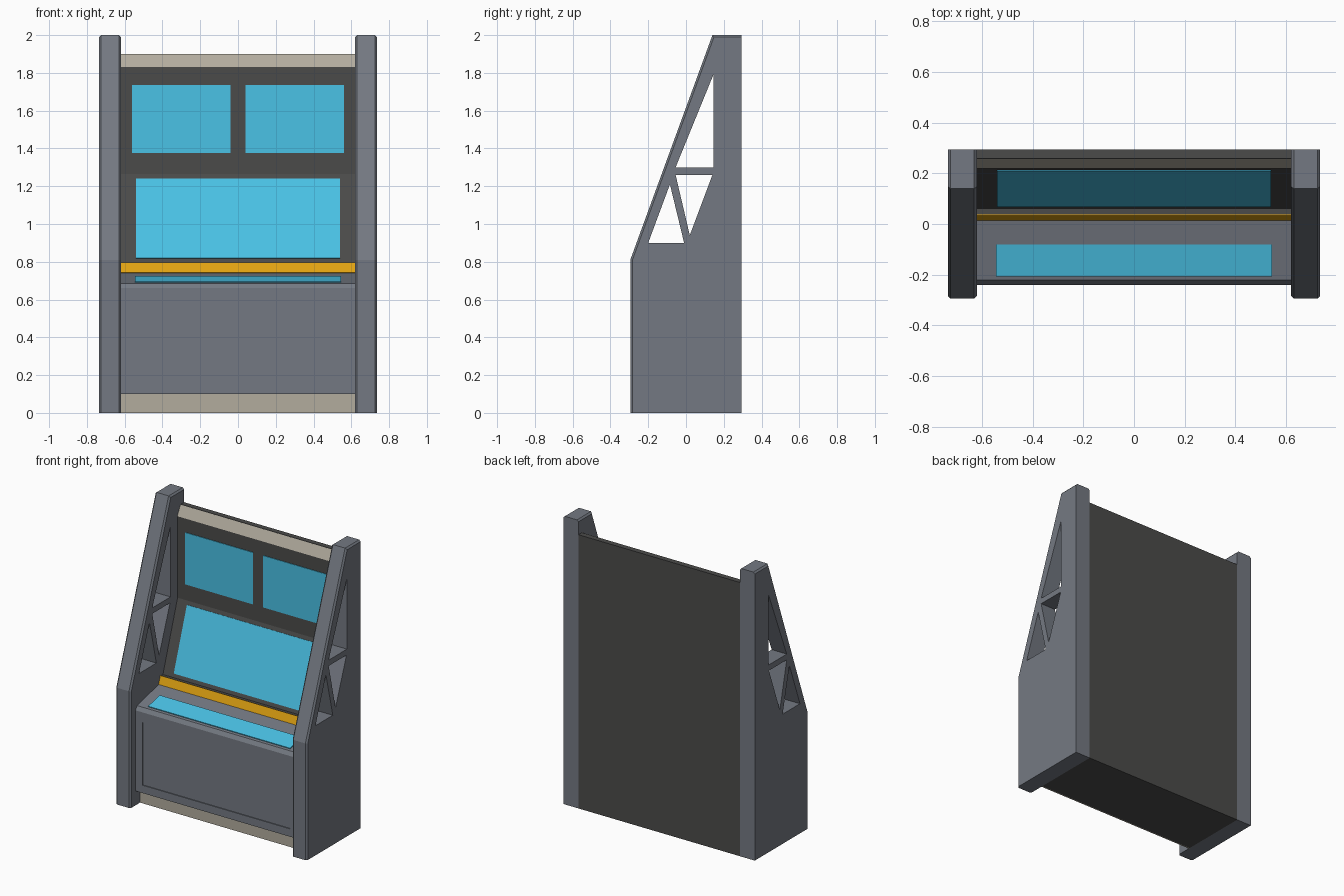
import bpy, bmesh
from mathutils import Vector

cube = bpy.data.objects.get("Cube")
if cube:
    bpy.data.objects.remove(cube, do_unlink=True)


def material(name, rgb):
    # sRGB bytes to linear
    lin = [((c / 255 + 0.055) / 1.055) ** 2.4 for c in rgb]
    m = bpy.data.materials.new(name)
    m.use_nodes = True
    m.diffuse_color = (*lin, 1)
    m.node_tree.nodes["Principled BSDF"].inputs["Base Color"].default_value = (*lin, 1)
    return m


GREY = material("slate grey", (116, 121, 130))
DARK = material("charcoal", (75, 75, 74))
TAN = material("warm beige", (178, 172, 158))
BLUE = material("screen blue", (74, 194, 230))
AMBER = material("amber", (226, 164, 18))

HALF = 0.62      # inner half width between the side panels
OUTER = 0.735    # outer half width


def add_prism(bm, profile, x0, x1):
    """Extrude a (y, z) profile from x0 to x1."""
    face = bm.faces.new([bm.verts.new((x0, y, z)) for y, z in profile])
    ext = bmesh.ops.extrude_face_region(bm, geom=[face])["geom"]
    verts = [v for v in ext if isinstance(v, bmesh.types.BMVert)]
    bmesh.ops.translate(bm, verts=verts, vec=(x1 - x0, 0, 0))
    bmesh.ops.recalc_face_normals(bm, faces=bm.faces)


def finish(name, bm, mat):
    mesh = bpy.data.meshes.new(name)
    bm.to_mesh(mesh)
    bm.free()
    mesh.materials.append(mat)
    obj = bpy.data.objects.new(name, mesh)
    bpy.context.collection.objects.link(obj)
    return obj


def prism(name, profile, x0, x1, mat):
    bm = bmesh.new()
    add_prism(bm, profile, x0, x1)
    return finish(name, bm, mat)


def plate(name, low, high, x0, x1, mat, thick=0.004):
    """Thin plate lying on the slope from low to high, both (y, z)."""
    a, b = Vector(low), Vector(high)
    d = (b - a).normalized()
    n = Vector((-d.y, d.x)) * thick
    return prism(name, [a, b, b + n, a + n], x0, x1, mat)


# Side panels: sloped outline, chamfered along the front and top
outline = [(-0.295, 0), (0.295, 0), (0.295, 2), (0.14, 2), (-0.295, 0.81)]
bm = bmesh.new()
add_prism(bm, outline, HALF, OUTER)
rim = []
for e in bm.edges:
    a, b = (v.co for v in e.verts)
    along_side = abs(a.x - b.x) < 0.001
    at_back = min(a.y, b.y) > 0.29
    at_floor = max(a.z, b.z) < 0.01
    if along_side and not at_back and not at_floor:
        rim.append(e)
bmesh.ops.bevel(bm, geom=rim, offset=0.011, segments=1, affect='EDGES')
sides = finish("side_panels", bm, GREY)

# Triangular truss openings
openings = [
    [(0.145, 1.79), (0.145, 1.30), (-0.055, 1.30)],
    [(-0.055, 1.26), (0.14, 1.26), (0.02, 0.94)],
    [(-0.2, 0.90), (-0.01, 0.90), (-0.085, 1.21)],
]
bm = bmesh.new()
for tri in openings:
    add_prism(bm, tri, HALF - 0.1, OUTER + 0.1)
cutter = finish("truss_cutter", bm, GREY)
cutter.hide_render = True
cutter.hide_set(True)
cut = sides.modifiers.new("openings", 'BOOLEAN')
cut.operation = 'DIFFERENCE'
cut.solver = 'EXACT'
cut.object = cutter
sides.modifiers.new("mirror", 'MIRROR')

# Dark inner shell: floor, back, upper wall and tilted display wall
prism("inner_shell", [
    (-0.18, 0), (0.295, 0), (0.295, 1.9), (0.258, 1.9), (0.223, 1.83),
    (0.223, 1.265), (0.062, 0.793), (0.036, 0.793), (0.018, 0.735), (-0.18, 0.6),
], -HALF, HALF, DARK)

# Lower cabinet with chamfered lip, sloped desk and recessed front panel
bm = bmesh.new()
add_prism(bm, [
    (-0.24, 0.1), (-0.24, 0.66), (-0.222, 0.686), (0.018, 0.742),
    (0.028, 0.742), (0.028, 0.1),
], -HALF, HALF)
front = next(f for f in bm.faces if f.normal.y < -0.99)
bmesh.ops.inset_individual(bm, faces=[front], thickness=0.077)
for v in front.verts:
    v.co.z -= 0.015 if v.co.z > 0.4 else 0
ring = bmesh.ops.extrude_face_region(bm, geom=[front])["geom"]
moved = [v for v in ring if isinstance(v, bmesh.types.BMVert)]
bmesh.ops.translate(bm, verts=moved, vec=(0, 0.006, 0))
if front.is_valid:
    bmesh.ops.delete(bm, geom=[front], context='FACES_ONLY')
bmesh.ops.recalc_face_normals(bm, faces=bm.faces)
finish("lower_cabinet", bm, GREY)

# Trim strips
plate("kick_plate", (-0.18, 0), (-0.18, 0.1), -HALF, HALF, TAN, 0.009)
plate("header_trim", (0.223, 1.83), (0.258, 1.897), -HALF, HALF, TAN)
plate("amber_strip", (0.018, 0.741), (0.037, 0.796), -HALF, HALF, AMBER)

# Screens
plate("main_screen", (0.07, 0.818), (0.214, 1.24), -0.54, 0.54, BLUE)
plate("desk_screen", (-0.205, 0.69), (-0.08, 0.719), -0.545, 0.545, BLUE, 0.006)
for side, x0, x1 in (("left", 0.04, 0.56), ("right", -0.56, -0.04)):
    plate(side + "_upper_screen", (0.223, 1.375), (0.223, 1.735), x0, x1, BLUE)
